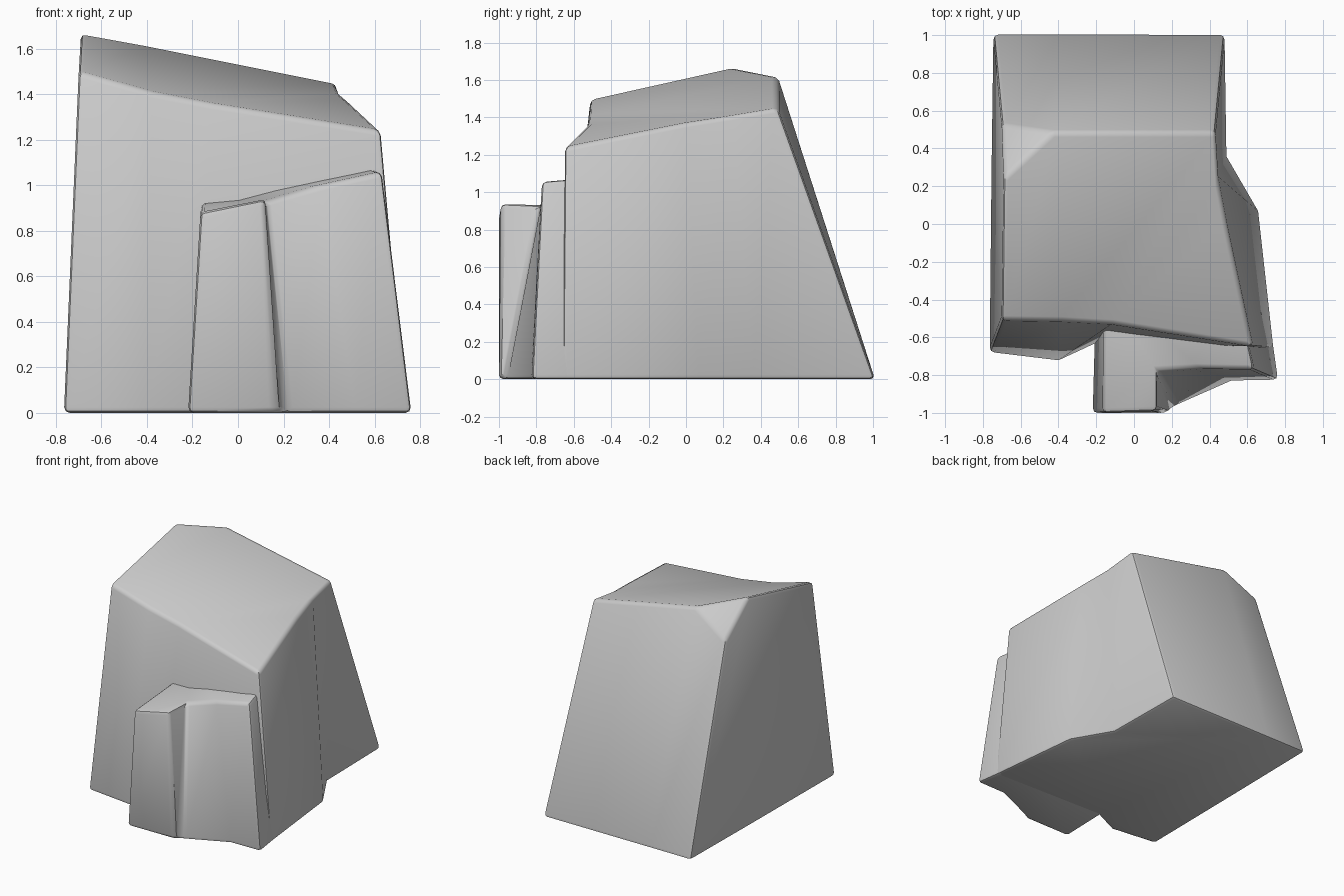
import bpy, bmesh

if "Cube" in bpy.data.objects:
    bpy.data.objects.remove(bpy.data.objects["Cube"])


def rock(name, bottom, top, caps, bevel):
    """Loft a ground outline to an uneven top outline, then soften the edges."""
    bm = bmesh.new()
    low = [bm.verts.new((x, y, 0)) for x, y in bottom]
    high = [bm.verts.new(p) for p in top]
    n = len(low)
    bm.faces.new(low[::-1])
    for i in range(n):
        j = (i + 1) % n
        bm.faces.new((low[i], low[j], high[j], high[i]))
    for cap in caps:
        bm.faces.new([high[i] for i in cap])
    bmesh.ops.recalc_face_normals(bm, faces=bm.faces)
    mesh = bpy.data.meshes.new(name)
    bm.to_mesh(mesh)
    bm.free()
    obj = bpy.data.objects.new(name, mesh)
    bpy.context.collection.objects.link(obj)
    mod = obj.modifiers.new("worn_edges", "BEVEL")
    mod.width = bevel
    mod.segments = 2
    mod.limit_method = "ANGLE"
    mod.angle_limit = 0.6
    bpy.context.view_layer.objects.active = obj
    obj.select_set(True)
    bpy.ops.object.modifier_apply(modifier=mod.name)
    bpy.ops.object.shade_smooth_by_angle(angle=0.7)
    obj.select_set(False)
    return obj


# Main boulder: tapered body, sloping top, chipped back left corner
rock("main_boulder",
     [(-0.765, -0.68), (-0.4, -0.725), (-0.2, -0.63), (0.74, -0.66), (0.66, 0.07),
      (0.49, 0.36), (0.48, 1.01), (-0.4, 1.01), (-0.745, 1.01), (-0.755, 0.3)],
     [(-0.70, -0.51, 1.50), (-0.38, -0.515, 1.41), (-0.12, -0.53, 1.36),
      (0.63, -0.65, 1.24), (0.49, 0.0, 1.37), (0.445, 0.25, 1.41),
      (0.43, 0.49, 1.45), (-0.42, 0.49, 1.62), (-0.70, 0.53, 1.45), (-0.69, 0.24, 1.67)],
     [(0, 1, 7, 9), (1, 2, 6, 7), (2, 3, 4, 5, 6), (7, 8, 9)], 0.025)

# Lower front ledge with the projecting pillar and tapering groove
rock("front_ledge",
     [(-0.22, -1.0), (0.16, -1.0), (0.22, -0.965), (0.52, -0.83), (0.765, -0.825),
      (0.69, -0.3), (-0.2, -0.3)],
     [(-0.165, -1.0, 0.88), (0.12, -0.99, 0.94), (0.12, -0.78, 0.93),
      (0.36, -0.765, 1.0), (0.635, -0.77, 1.06), (0.53, -0.3, 1.10), (-0.16, -0.3, 0.94)],
     [(0, 1, 2, 6), (2, 3, 4, 5, 6)], 0.025)
